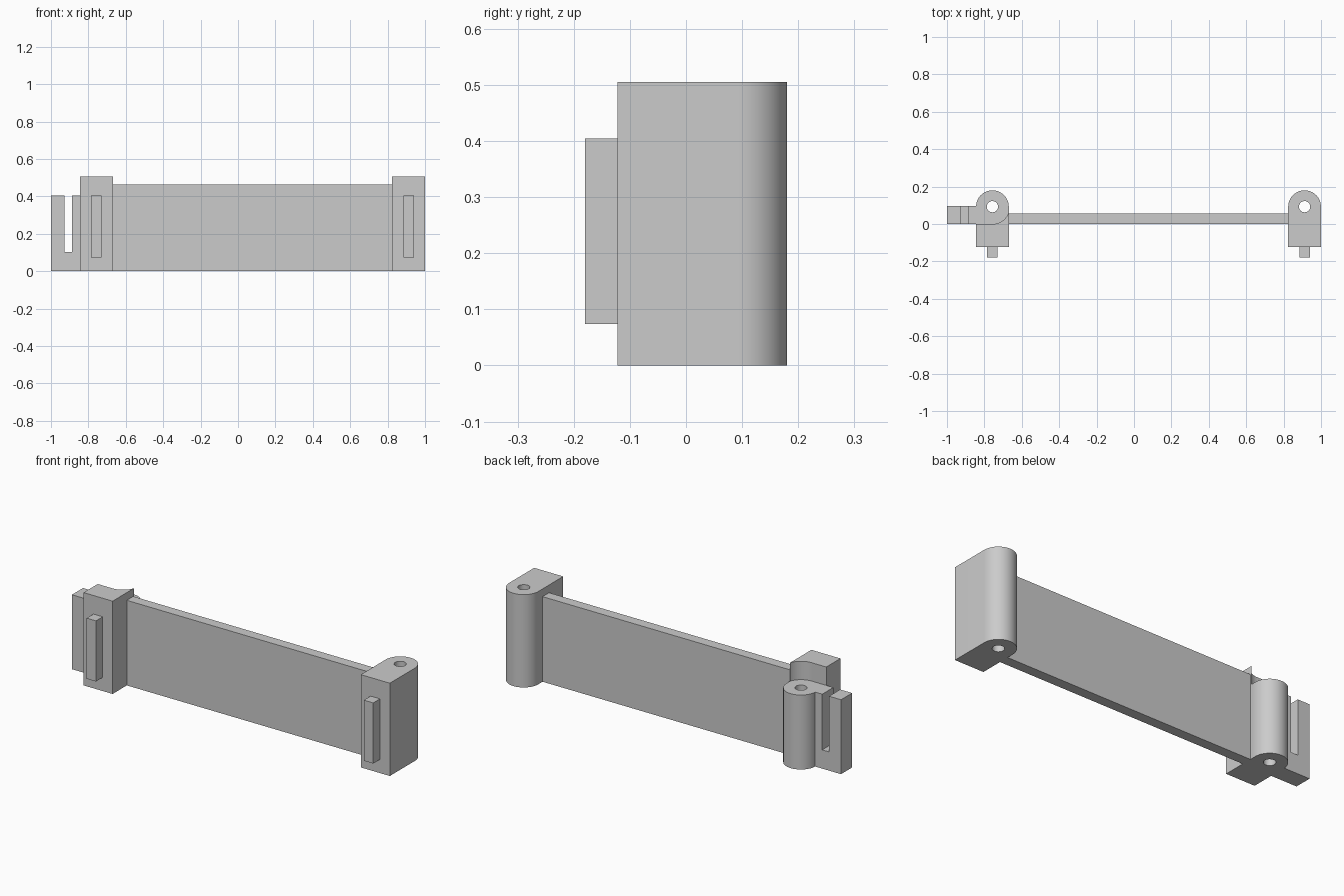
import bpy, bmesh
from math import cos, sin, radians, acos, degrees
from mathutils import Vector

cube = bpy.data.objects.get("Cube")
if cube:
    bpy.data.objects.remove(cube, do_unlink=True)

grey = bpy.data.materials.new("plain grey")
grey.use_nodes = True
grey.diffuse_color = (0.6, 0.6, 0.6, 1)
grey.node_tree.nodes["Principled BSDF"].inputs["Base Color"].default_value = (0.6, 0.6, 0.6, 1)

LEFT_X, RIGHT_X = -0.757, 0.912   # centres of the two posts
HALF = 0.0875                     # half post width, also the knuckle radius
PIVOT_Y = 0.0925                  # pin hole centre
FRONT_Y = -0.122
PANEL_Y = 0.056
POST_TOP, KNUCKLE_TOP = 0.505, 0.405


def arc(cx, cy, r, start, end, steps):
    angles = [radians(start + (end - start) * i / steps) for i in range(steps + 1)]
    return [(cx + r * cos(a), cy + r * sin(a)) for a in angles]


def prism(name, points, low, high, along_y=False):
    """Extrude a closed profile along z, or an x-z profile along y."""
    bm = bmesh.new()
    verts = [bm.verts.new((a, low, b) if along_y else (a, b, low)) for a, b in points]
    face = bm.faces.new(verts)
    moved = bmesh.ops.extrude_face_region(bm, geom=[face])["geom"]
    step = Vector((0, high - low, 0)) if along_y else Vector((0, 0, high - low))
    bmesh.ops.translate(bm, vec=step, verts=[v for v in moved if isinstance(v, bmesh.types.BMVert)])
    bmesh.ops.recalc_face_normals(bm, faces=bm.faces)
    mesh = bpy.data.meshes.new(name)
    bm.to_mesh(mesh)
    bm.free()
    mesh.materials.append(grey)
    obj = bpy.data.objects.new(name, mesh)
    bpy.context.collection.objects.link(obj)
    return obj


def box(name, x0, x1, y0, y1, z0, z1):
    return prism(name, [(x0, y0), (x1, y0), (x1, y1), (x0, y1)], z0, z1)


def activate(obj):
    bpy.ops.object.select_all(action="DESELECT")
    obj.select_set(True)
    bpy.context.view_layer.objects.active = obj


def drill(obj, x):
    """Cut the vertical pin hole and smooth the round surfaces."""
    cutter = prism("pin_hole_cutter", arc(x, PIVOT_Y, 0.03, 0, 348.75, 31), -0.1, 0.7)
    cutter.hide_render = True
    mod = obj.modifiers.new("pin hole", "BOOLEAN")
    mod.operation, mod.solver, mod.object = "DIFFERENCE", "EXACT", cutter
    activate(obj)
    bpy.ops.object.modifier_apply(modifier=mod.name)
    bpy.data.objects.remove(cutter, do_unlink=True)
    bpy.ops.object.shade_smooth_by_angle(angle=radians(30))


# Long flat panel
box("panel", LEFT_X + HALF, RIGHT_X - HALF, 0, PANEL_Y, 0, 0.463)

# Right post with a rounded back
cap = arc(RIGHT_X, PIVOT_Y, HALF, 0, 180, 32)
post = prism("right_post", [(RIGHT_X - HALF, FRONT_Y), (RIGHT_X + HALF, FRONT_Y)] + cap, 0, POST_TOP)
drill(post, RIGHT_X)

# Left block, its back scooped to clear the mating knuckle
sweep = degrees(acos(HALF / PIVOT_Y))
scoop = arc(LEFT_X, PIVOT_Y, PIVOT_Y, -90, -sweep, 20)
block = prism("left_block",
              [(LEFT_X - HALF, FRONT_Y), (LEFT_X + HALF, FRONT_Y)]
              + scoop[::-1] + [(LEFT_X - HALF, 0)], 0, POST_TOP)
activate(block)
bpy.ops.object.shade_smooth_by_angle(angle=radians(30))

# Shorter left knuckle seated in the scoop
cap = arc(LEFT_X, PIVOT_Y, HALF, 0, 180, 32)
knuckle = prism("left_knuckle", [(LEFT_X - HALF, 0)] + scoop + cap, 0, KNUCKLE_TOP)
drill(knuckle, LEFT_X)

# Slotted clip beside the knuckle
inner = LEFT_X - HALF
prism("slotted_clip",
      [(-1, 0), (inner, 0), (inner, KNUCKLE_TOP), (-0.887, KNUCKLE_TOP), (-0.887, 0.102),
       (-0.928, 0.102), (-0.928, KNUCKLE_TOP), (-1, KNUCKLE_TOP)],
      0, PIVOT_Y + 0.003, along_y=True)

# Raised rails on the fronts of the posts
for side, x in (("left", LEFT_X), ("right", RIGHT_X)):
    box(side + "_rail", x - 0.028, x + 0.028, -0.18, FRONT_Y, 0.074, 0.404)
